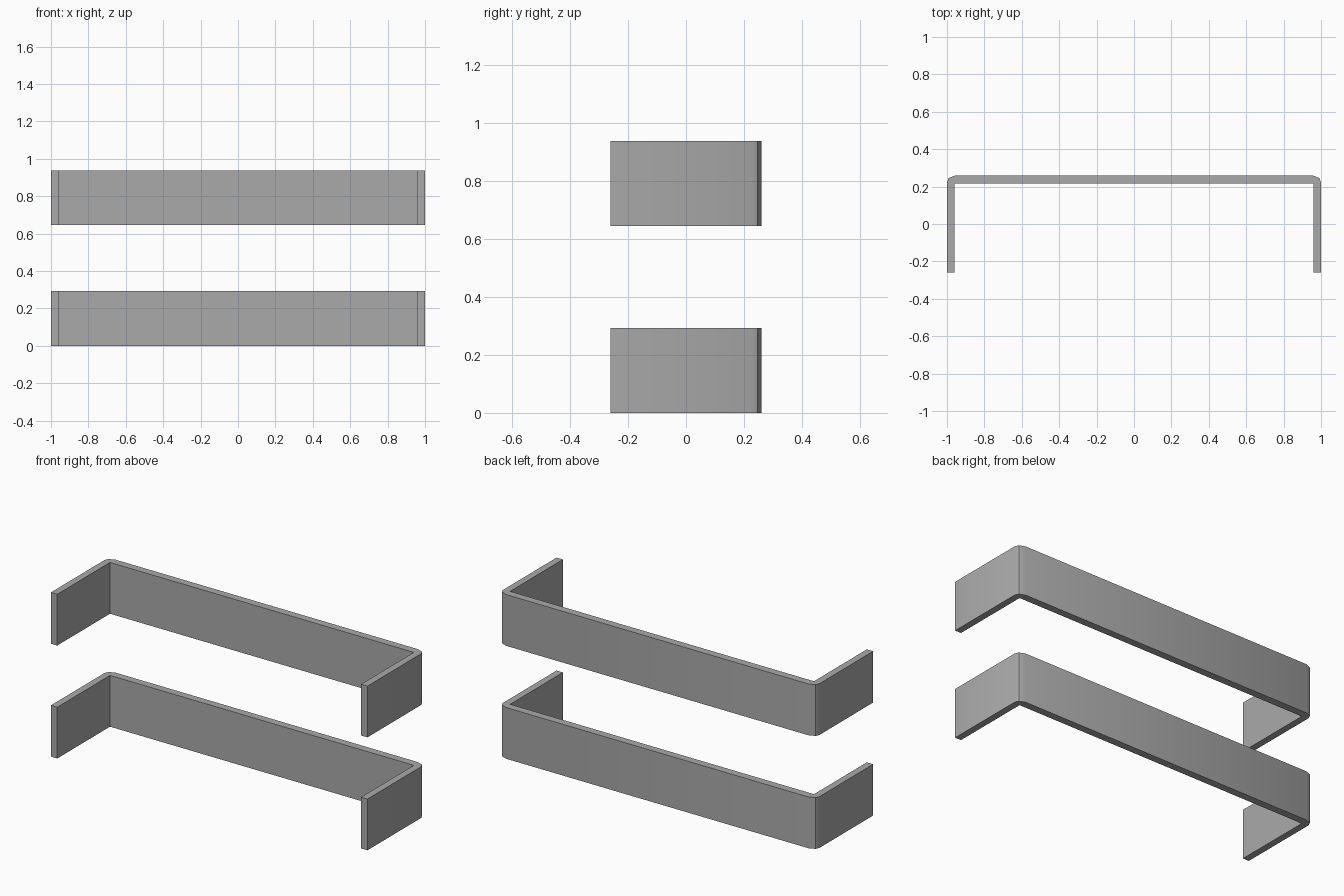
import bpy
import bmesh

cube = bpy.data.objects.get("Cube")
if cube:
    bpy.data.objects.remove(cube, do_unlink=True)

grey = bpy.data.materials.new("plain grey")
grey.use_nodes = True
colour = (0.4, 0.4, 0.4, 1)
grey.diffuse_color = colour
grey.node_tree.nodes["Principled BSDF"].inputs["Base Color"].default_value = colour

# Right half of the bracket outline, from inner corner round to the back
half = [(0.96, 0.216), (0.96, -0.26), (1, -0.26), (1, 0.225),
        (0.99, 0.246), (0.955, 0.26)]
HEIGHT = 0.293


def bracket(name, bottom):
    """U-shaped strip, extruded upwards from its outline."""
    outline = half + [(-x, y) for x, y in reversed(half)]
    bm = bmesh.new()
    base = bm.faces.new([bm.verts.new((x, y, bottom)) for x, y in outline])
    top = bmesh.ops.extrude_face_region(bm, geom=[base], use_keep_orig=True)
    verts = [v for v in top["geom"] if isinstance(v, bmesh.types.BMVert)]
    bmesh.ops.translate(bm, verts=verts, vec=(0, 0, HEIGHT))
    bmesh.ops.recalc_face_normals(bm, faces=bm.faces)
    mesh = bpy.data.meshes.new(name)
    bm.to_mesh(mesh)
    bm.free()
    mesh.materials.append(grey)
    obj = bpy.data.objects.new(name, mesh)
    bpy.context.collection.objects.link(obj)
    # Soft bends, crisp rims
    bpy.ops.object.select_all(action="DESELECT")
    obj.select_set(True)
    bpy.context.view_layer.objects.active = obj
    bpy.ops.object.shade_smooth_by_angle(angle=0.55)


bracket("lower_bracket", 0)
bracket("upper_bracket", 0.645)
